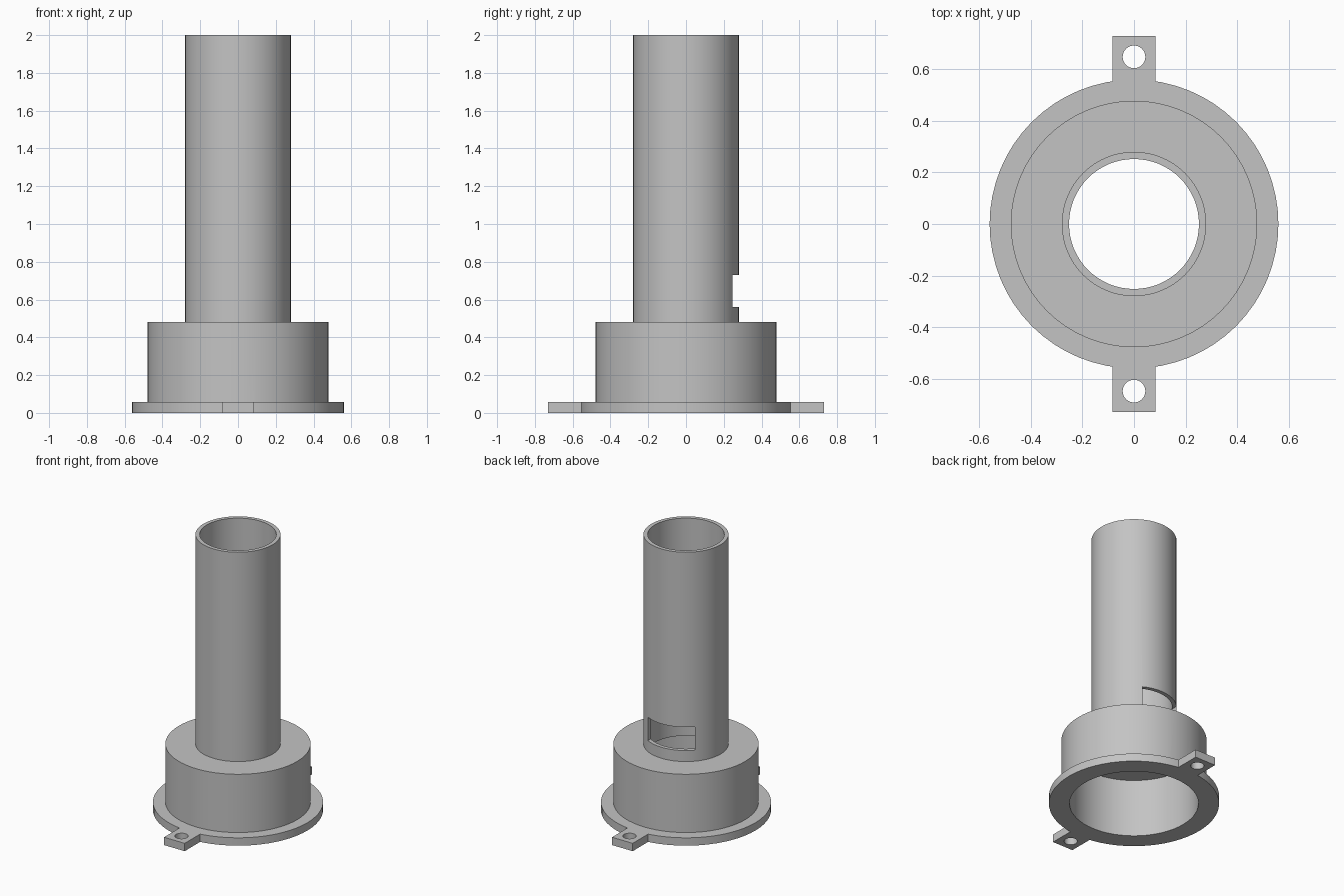
import bpy
import bmesh
import math
from mathutils import Matrix

old = bpy.data.objects.get("Cube")
if old:
    bpy.data.objects.remove(old, do_unlink=True)

SEGMENTS = 64
BASE_H = 0.057     # flange and lug thickness

grey = bpy.data.materials.new("plain_grey")
grey.use_nodes = True
COLOUR = (0.55, 0.55, 0.55, 1)
grey.diffuse_color = COLOUR
grey.node_tree.nodes["Principled BSDF"].inputs["Base Color"].default_value = COLOUR


def add_object(name, bm):
    mesh = bpy.data.meshes.new(name)
    bmesh.ops.recalc_face_normals(bm, faces=bm.faces)
    bm.to_mesh(mesh)
    bm.free()
    mesh.materials.append(grey)
    obj = bpy.data.objects.new(name, mesh)
    bpy.context.collection.objects.link(obj)
    return obj


def lathe(name, profile):
    """Revolve a closed (radius, height) profile around z."""
    bm = bmesh.new()
    rings = []
    for i in range(SEGMENTS):
        a = math.tau * i / SEGMENTS
        rings.append([bm.verts.new((r * math.cos(a), r * math.sin(a), z)) for r, z in profile])
    n = len(profile)
    for i, ring in enumerate(rings):
        nxt = rings[(i + 1) % SEGMENTS]
        for j in range(n):
            k = (j + 1) % n
            bm.faces.new((ring[j], nxt[j], nxt[k], ring[k]))
    return add_object(name, bm)


def box(name, low, high):
    bm = bmesh.new()
    size = [h - l for l, h in zip(low, high)]
    mid = [(h + l) / 2 for l, h in zip(low, high)]
    bmesh.ops.create_cube(bm, size=1, matrix=Matrix.Translation(mid) @ Matrix.Diagonal((*size, 1)))
    return add_object(name, bm)


def cylinder(name, radius, depth, centre):
    bm = bmesh.new()
    bmesh.ops.create_cone(bm, cap_ends=True, segments=32, radius1=radius, radius2=radius,
                          depth=depth, matrix=Matrix.Translation(centre))
    return add_object(name, bm)


def combine(target, tool, operation):
    """Apply a boolean and discard the tool."""
    tool.hide_render = True
    mod = target.modifiers.new(operation, "BOOLEAN")
    mod.operation = operation
    mod.solver = "EXACT"
    mod.object = tool
    bpy.context.view_layer.objects.active = target
    bpy.ops.object.modifier_apply(modifier=mod.name)
    bpy.data.objects.remove(tool, do_unlink=True)


# Hollow flange, cup and tube in one revolved section
body = lathe("flanged_tube", [
    (0.424, 0), (0.56, 0), (0.56, BASE_H), (0.478, BASE_H),
    (0.478, 0.48), (0.28, 0.48), (0.28, 2), (0.252, 2),
    (0.252, 0.42), (0.424, 0.42),
])

# Mounting lugs with screw holes, front and back
for side in (-1, 1):
    y_ends = sorted((side * 0.45, side * 0.73))
    lug = box("mounting_lug", (-0.083, y_ends[0], 0), (0.083, y_ends[1], BASE_H))
    combine(body, lug, "UNION")
    hole = cylinder("screw_hole", 0.044, 0.3, (0, side * 0.648, 0))
    combine(body, hole, "DIFFERENCE")

# Window through the back of the tube
window = box("window_cutter", (-0.205, 0.08, 0.56), (0.134, 0.4, 0.73))
combine(body, window, "DIFFERENCE")

# Smooth walls, sharp rims
bpy.ops.object.select_all(action="DESELECT")
body.select_set(True)
bpy.context.view_layer.objects.active = body
bpy.ops.object.shade_smooth_by_angle(angle=math.radians(30))
